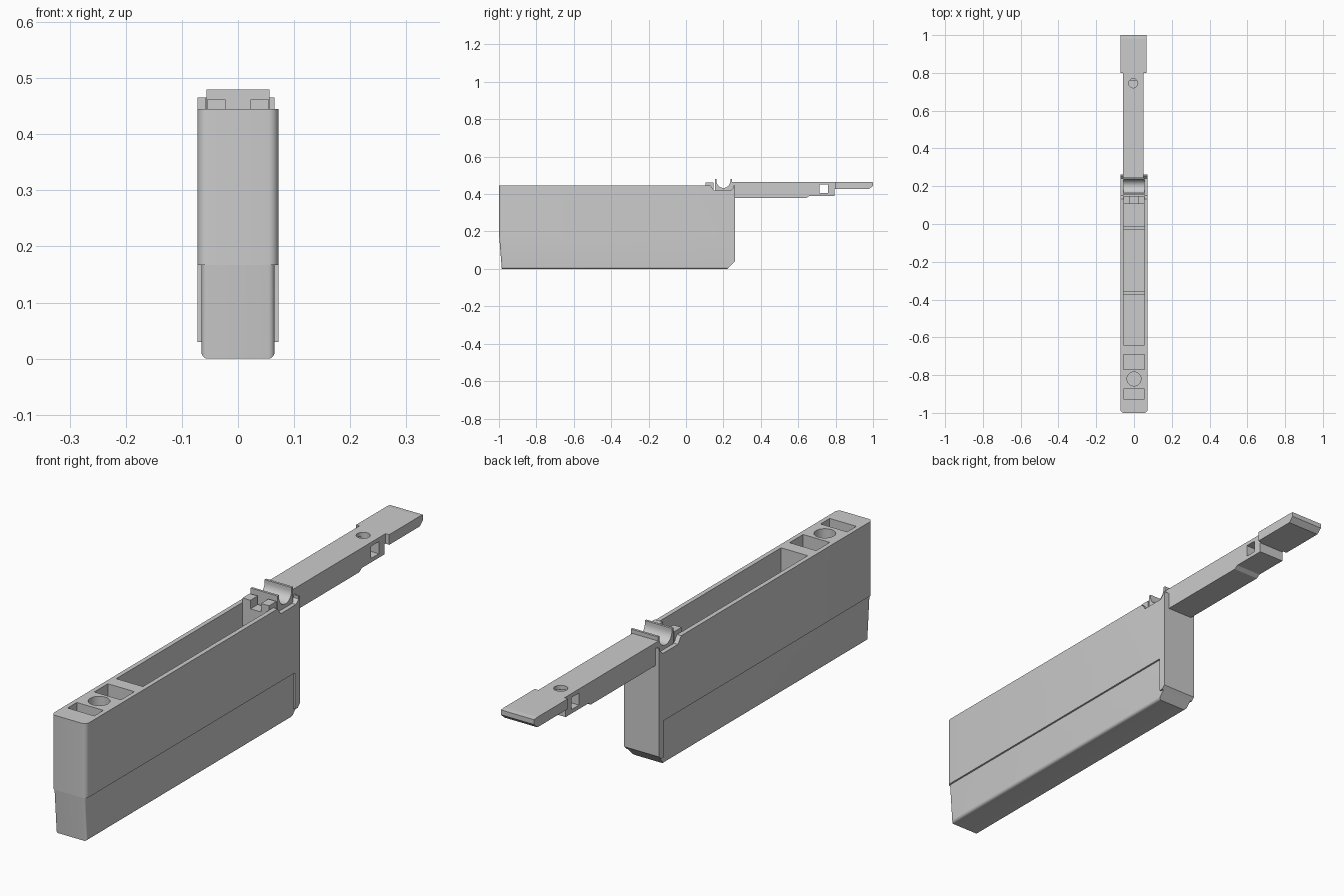
import bpy, bmesh, math

cube = bpy.data.objects.get("Cube")
if cube:
    bpy.data.objects.remove(cube, do_unlink=True)

grey = bpy.data.materials.new("plain grey")
grey.use_nodes = True
grey.diffuse_color = (0.6, 0.6, 0.6, 1)
for node in grey.node_tree.nodes:
    if node.type == 'BSDF_PRINCIPLED':
        node.inputs["Base Color"].default_value = (0.6, 0.6, 0.6, 1)


def finish(name, bm):
    bmesh.ops.recalc_face_normals(bm, faces=bm.faces[:])
    mesh = bpy.data.meshes.new(name)
    bm.to_mesh(mesh)
    bm.free()
    mesh.materials.append(grey)
    obj = bpy.data.objects.new(name, mesh)
    bpy.context.collection.objects.link(obj)
    return obj


def extrude(name, profile, x0, x1, pick=None, width=0.01):
    """Push a (y, z) profile along x and round the picked edges."""
    bm = bmesh.new()
    face = bm.faces.new([bm.verts.new((x0, y, z)) for y, z in profile])
    out = bmesh.ops.extrude_face_region(bm, geom=[face])
    moved = [v for v in out["geom"] if isinstance(v, bmesh.types.BMVert)]
    bmesh.ops.translate(bm, verts=moved, vec=(x1 - x0, 0, 0))
    if pick:
        edges = [e for e in bm.edges if pick(e.verts[0].co, e.verts[1].co)]
        bmesh.ops.bevel(bm, geom=edges, offset=width, segments=5,
                        profile=0.5, affect='EDGES')
    return finish(name, bm)


def box(name, x0, x1, y0, y1, z0, z1, **kw):
    return extrude(name, [(y0, z0), (y1, z0), (y1, z1), (y0, z1)], x0, x1, **kw)


def rod(name, x, y, z0, z1, radius):
    bm = bmesh.new()
    bmesh.ops.create_cone(bm, cap_ends=True, segments=40, radius1=radius,
                          radius2=radius, depth=z1 - z0)
    bmesh.ops.translate(bm, verts=bm.verts[:], vec=(x, y, (z0 + z1) / 2))
    return finish(name, bm)


def cut(obj, cutters):
    bpy.context.view_layer.objects.active = obj
    for c in cutters:
        mod = obj.modifiers.new("cut", 'BOOLEAN')
        mod.operation = 'DIFFERENCE'
        mod.solver = 'EXACT'
        mod.object = c
        bpy.ops.object.modifier_apply(modifier=mod.name)


def shade(obj):
    bpy.ops.object.select_all(action='DESELECT')
    obj.select_set(True)
    bpy.context.view_layer.objects.active = obj
    bpy.ops.object.shade_smooth_by_angle(angle=math.radians(30))


W, TOP, STEP = 0.072, 0.445, 0.167

# Housing: wide upper part and slimmer lower part with a sloping front
upper = box("upper_housing", -W, W, -1, 0.262, STEP, TOP, width=0.018,
            pick=lambda a, b: a.y < -0.9 and b.y < -0.9 and abs(a.z - b.z) > 0.1)
lower = extrude("lower_housing",
                [(-0.998, STEP), (-0.985, 0), (0.222, 0), (0.25, 0.03), (0.25, STEP)],
                -0.065, 0.065, width=0.011,
                pick=lambda a, b: (a.x == b.x and min(a.z, b.z) < 0.01
                                   and min(a.y, b.y) < -0.9))
back_wall = extrude("back_wall",
                    [(0.235, 0.03), (0.25, 0.03), (0.262, 0.042),
                     (0.262, STEP), (0.235, STEP)], -W, W)

# Openings in the housing
well = box("well_cutter", -0.055, 0.055, -0.64, 0.235, 0.03, 0.6)
pockets = [box("pocket_cutter", -0.055, 0.055, y0, y1, 0.35, 0.6)
           for y0, y1 in ((-0.77, -0.69), (-0.927, -0.873))]
round_hole = rod("round_hole_cutter", 0, -0.82, 0.3, 0.6, 0.037)
saddle = extrude("saddle_cutter", [(0.12, 0.46), (0.15, 0.42), (0.24, 0.42),
                                   (0.255, 0.435), (0.255, 0.46)], -0.1, 0.1)
cut(upper, [well, round_hole, saddle] + pockets)
cut(lower, [well])

# Low ribs across the well floor
for i, y in enumerate((-0.365, -0.02)):
    box("floor_rib_%d" % (i + 1), -0.055, 0.055, y - 0.008, y + 0.008, 0.025, 0.045)

# Latch block with a notch between two prongs
latch = box("latch_block", -0.055, 0.055, 0.105, 0.148, 0.36, 0.462)
notch = box("notch_cutter", -0.022, 0.022, 0.09, 0.16, 0.43, 0.5)
cut(latch, [notch])

# Open pivot cradle
arc = [(0.2 + 0.037 * math.cos(t), 0.47 + 0.037 * math.sin(t))
       for t in [-math.pi * i / 20 for i in range(21)]]
cradle = extrude("pivot_cradle",
                 [(0.246, 0.41), (0.246, 0.48), (0.237, 0.48)] + arc +
                 [(0.163, 0.48), (0.154, 0.48), (0.154, 0.425), (0.165, 0.41)],
                 -0.056, 0.056)

# Swing arm with a peg hole and a square cross slot
arm = extrude("swing_arm",
              [(0.24, 0.38), (0.645, 0.38), (0.66, 0.39), (0.793, 0.39),
               (0.793, 0.428), (0.81, 0.428), (0.81, 0.465), (0.24, 0.465)],
              -0.058, 0.05)
peg_hole = rod("peg_hole_cutter", -0.004, 0.745, 0.425, 0.6, 0.024)
slot = box("slot_cutter", -0.1, 0.1, 0.715, 0.76, 0.405, 0.45)
cut(arm, [peg_hole, slot])

# Wider finger tab with a bevelled end
tab = extrude("finger_tab",
              [(0.8, 0.427), (0.98, 0.427), (1.0, 0.445), (1.0, 0.463),
               (0.98, 0.465), (0.8, 0.465)], -W, 0.065)

for helper in [well, round_hole, saddle, notch, peg_hole, slot] + pockets:
    bpy.data.objects.remove(helper, do_unlink=True)
for obj in (upper, lower, cradle, arm):
    shade(obj)
